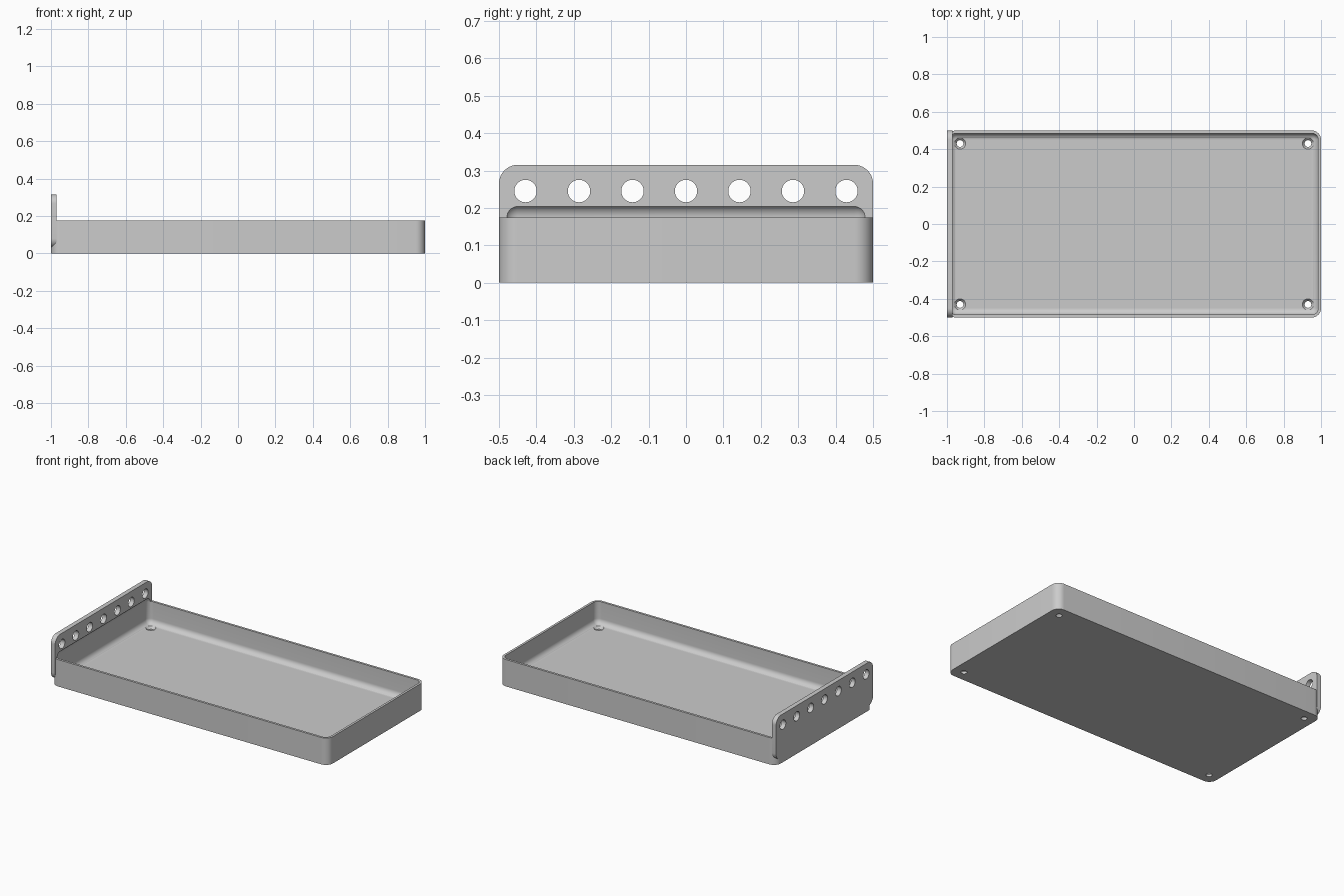
import bpy
import bmesh
import math
from mathutils import Matrix, Vector

default = bpy.data.objects.get("Cube")
if default:
    bpy.data.objects.remove(default, do_unlink=True)

grey = bpy.data.materials.new("plain grey")
grey.use_nodes = True
colour = (0.6, 0.6, 0.6, 1)
grey.diffuse_color = colour
grey.node_tree.nodes["Principled BSDF"].inputs["Base Color"].default_value = colour


def finish(name, bm):
    mesh = bpy.data.meshes.new(name)
    bm.to_mesh(mesh)
    bm.free()
    mesh.materials.append(grey)
    obj = bpy.data.objects.new(name, mesh)
    bpy.context.collection.objects.link(obj)
    return obj


def rounded_box(name, low, high, radius, axis=None, segments=10):
    """Box with every edge rounded, or only the edges along one axis."""
    low, high = Vector(low), Vector(high)
    bm = bmesh.new()
    bmesh.ops.create_cube(bm, size=1)
    for v in bm.verts:
        v.co = (low + high) / 2 + v.co * (high - low)
    edges = [e for e in bm.edges if axis is None
             or abs((e.verts[0].co - e.verts[1].co).normalized()[axis]) > 0.9]
    bmesh.ops.bevel(bm, geom=edges, offset=radius, segments=segments,
                    profile=0.5, affect='EDGES')
    return finish(name, bm)


def cone(bm, centre, r_low, r_high, depth, turn=0.0):
    place = Matrix.Translation(centre) @ Matrix.Rotation(turn, 4, 'Y')
    bmesh.ops.create_cone(bm, cap_ends=True, segments=40, radius1=r_low,
                          radius2=r_high, depth=depth, matrix=place)


def combine(target, other, operation):
    mod = target.modifiers.new(operation.lower(), 'BOOLEAN')
    mod.operation, mod.object, mod.solver = operation, other, 'EXACT'
    bpy.context.view_layer.objects.active = target
    bpy.ops.object.modifier_apply(modifier=mod.name)
    bpy.data.objects.remove(other, do_unlink=True)


FLOOR, WALL, RIM, FILLET = 0.03, 0.015, 0.175, 0.035

# Tray body with rounded upright corners, joined to the end plate
tray = rounded_box("tray_with_end_plate", (-1, -0.5, 0), (1, 0.5, RIM), 0.05, axis=2)
plate = rounded_box("end_plate", (-1, -0.5, 0.03), (-0.97, 0.5, 0.315), 0.05, axis=0)
combine(tray, plate, 'UNION')

# Hollow with soft edges that also bites into the plate above the rim
cavity = rounded_box("cavity_cutter", (-1 + WALL, -0.5 + WALL, FLOOR),
                     (1 - WALL, 0.5 - WALL, RIM + FILLET), FILLET)
combine(tray, cavity, 'DIFFERENCE')

# Row of holes through the end plate
bm = bmesh.new()
for i in range(-3, 4):
    cone(bm, (-0.985, i * 0.143, 0.245), 0.03, 0.03, 0.1, math.pi / 2)
combine(tray, finish("plate_hole_cutter", bm), 'DIFFERENCE')

# Screw holes at the floor corners, then their countersinks
for name, z, r_low, r_high, depth in (("screw_hole_cutter", 0, 0.018, 0.018, 0.1),
                                      ("countersink_cutter", 0.025, 0.018, 0.034, 0.02)):
    bm = bmesh.new()
    for x in (-0.93, 0.93):
        for y in (-0.43, 0.43):
            cone(bm, (x, y, z), r_low, r_high, depth)
    combine(tray, finish(name, bm), 'DIFFERENCE')

# Smooth curves, crisp corners
bpy.ops.object.select_all(action='DESELECT')
tray.select_set(True)
bpy.context.view_layer.objects.active = tray
bpy.ops.object.shade_smooth_by_angle(angle=math.radians(30))
